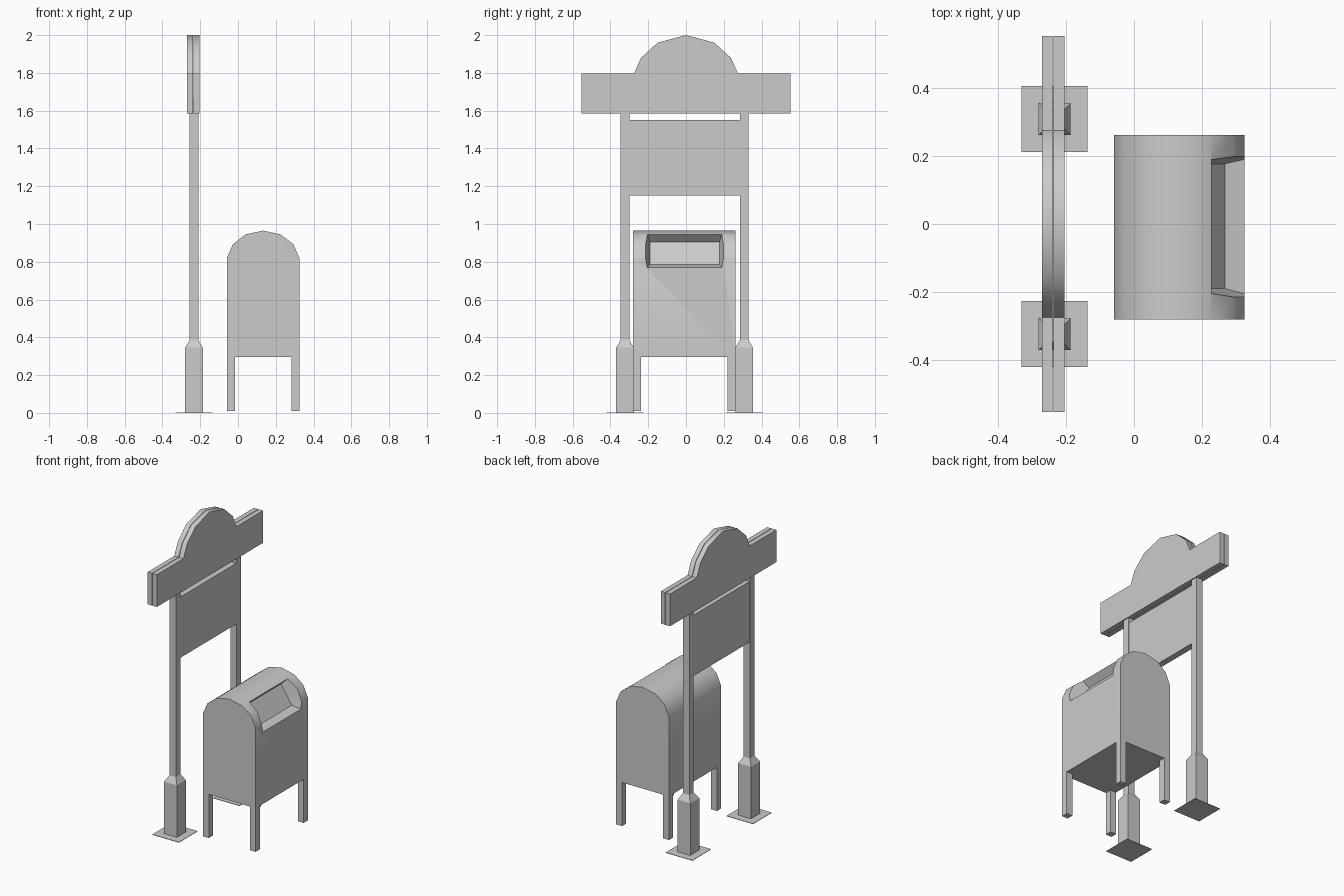
import bpy, bmesh
from math import radians

cube = bpy.data.objects.get("Cube")
if cube:
    bpy.data.objects.remove(cube, do_unlink=True)

grey = bpy.data.materials.new("plain_grey")
grey.use_nodes = True
grey.diffuse_color = (0.6, 0.6, 0.6, 1)
grey.node_tree.nodes["Principled BSDF"].inputs["Base Color"].default_value = (0.6, 0.6, 0.6, 1)


def finish(name, bm):
    bmesh.ops.recalc_face_normals(bm, faces=bm.faces)
    mesh = bpy.data.meshes.new(name)
    bm.to_mesh(mesh)
    bm.free()
    obj = bpy.data.objects.new(name, mesh)
    mesh.materials.append(grey)
    bpy.context.collection.objects.link(obj)
    return obj


def hull(name, points):
    bm = bmesh.new()
    for p in points:
        bm.verts.new(p)
    bmesh.ops.convex_hull(bm, input=bm.verts)
    bmesh.ops.dissolve_limit(bm, angle_limit=0.01, verts=bm.verts, edges=bm.edges)
    return finish(name, bm)


def box(name, xs, ys, zs):
    return hull(name, [(x, y, z) for x in xs for y in ys for z in zs])


def prism(name, points, offset):
    bm = bmesh.new()
    face = bm.faces.new([bm.verts.new(p) for p in points])
    out = bmesh.ops.extrude_face_region(bm, geom=[face])
    moved = [v for v in out["geom"] if isinstance(v, bmesh.types.BMVert)]
    bmesh.ops.translate(bm, verts=moved, vec=offset)
    return finish(name, bm)


def activate(obj):
    bpy.ops.object.select_all(action="DESELECT")
    obj.select_set(True)
    bpy.context.view_layer.objects.active = obj


def smooth(obj):
    activate(obj)
    bpy.ops.object.shade_smooth_by_angle(angle=radians(40))


# Sign posts with tapered footings on flat ground plates
POST_X = -0.233


def square(y, half, z):
    return [(POST_X + a * half, y + b * half, z) for a in (-1, 1) for b in (-1, 1)]


for side, y in (("near", -0.323), ("far", 0.308)):
    hull(side + "_ground_plate", square(y, 0.097, 0) + square(y, 0.097, 0.003))
    hull(side + "_post_footing", square(y, 0.047, 0) + square(y, 0.047, 0.345))
    hull(side + "_footing_taper", square(y, 0.047, 0.345) + square(y, 0.023, 0.385))
    hull(side + "_post", square(y, 0.023, 0.38) + square(y, 0.023, 1.66))

# Notice panel between the posts
box("notice_panel", (-0.254, -0.212), (-0.302, 0.287), (1.15, 1.55))

# Arched header made from two boards with a narrow gap
arch = [(0.275, 1.797), (0.238, 1.88), (0.15, 1.96)]
half = [(0.553, 1.585), (0.553, 1.797)] + arch
outline = half + [(0, 2)] + [(-y, z) for y, z in reversed(half)]
for name, x in (("outer_header_board", -0.271), ("inner_header_board", -0.236)):
    smooth(prism(name, [(x, y, z) for y, z in outline], (0.032, 0, 0)))

# Mailbox body with a rounded top
MID, Y0, Y1 = 0.133, -0.28, 0.262
rise = [(0.192, 0.297), (0.192, 0.82), (0.16, 0.893), (0.093, 0.945)]
profile = rise + [(0, 0.965)] + [(-x, z) for x, z in reversed(rise)]
body = prism("mailbox_body", [(MID + x, Y0, z) for x, z in profile], (0, Y1 - Y0, 0))

# Tapered letter recess cut in the upper front
inner = [(x, y, z) for x, z in ((0.19, 0.905), (0.268, 0.785)) for y in (-0.19, 0.177)]
outer = [(x, y, z) for x, z in ((0.27, 0.985), (0.382, 0.755)) for y in (-0.22, 0.203)]
cutter = hull("recess_cutter", inner + outer)
cutter.hide_render = True
activate(body)
cut = body.modifiers.new("recess", "BOOLEAN")
cut.operation = "DIFFERENCE"
cut.solver = "EXACT"
cut.object = cutter
bpy.ops.object.modifier_apply(modifier=cut.name)
bpy.data.objects.remove(cutter, do_unlink=True)
smooth(body)

# Mailbox legs
LEG = 0.043
for xn, x in (("back", MID - 0.192), ("front", MID + 0.192 - LEG)):
    for yn, y in (("near", Y0), ("far", Y1 - LEG)):
        box(f"{xn}_{yn}_leg", (x, x + LEG), (y, y + LEG), (0.01, 0.297))
